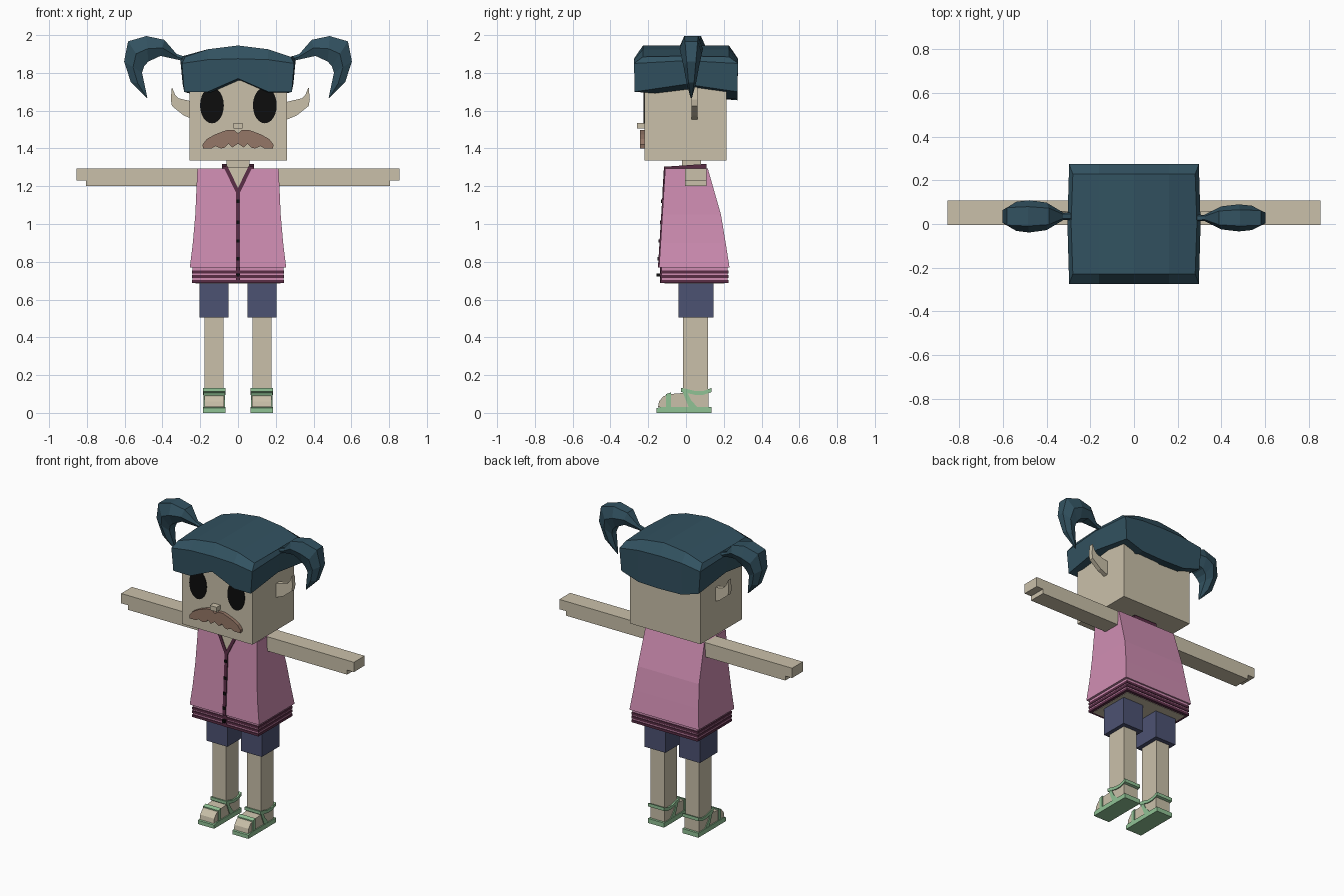
import bpy, bmesh, math

cube = bpy.data.objects.get("Cube")
if cube:
    bpy.data.objects.remove(cube, do_unlink=True)


def material(name, r, g, b):
    m = bpy.data.materials.new(name)
    m.use_nodes = True
    m.diffuse_color = (r, g, b, 1)
    bsdf = next(n for n in m.node_tree.nodes if n.type == 'BSDF_PRINCIPLED')
    bsdf.inputs["Base Color"].default_value = (r, g, b, 1)
    bsdf.inputs["Roughness"].default_value = 0.9
    return m


skin = material("skin", .59, .53, .40)
pink = material("pink_cloth", .63, .27, .45)
plum = material("plum_trim", .10, .026, .06)
navy = material("navy_cloth", .073, .085, .17)
teal = material("teal_hair", .032, .084, .118)
green = material("green_strap", .28, .54, .30)
brown = material("brown_hair", .30, .185, .135)
black = material("black", .004, .004, .004)


def build(name, verts, faces, mat):
    """Flat-shaded mesh object with outward normals."""
    bm = bmesh.new()
    vs = [bm.verts.new(v) for v in verts]
    for f in faces:
        bm.faces.new([vs[i] for i in f])
    bmesh.ops.recalc_face_normals(bm, faces=bm.faces)
    me = bpy.data.meshes.new(name)
    bm.to_mesh(me)
    bm.free()
    me.materials.append(mat)
    ob = bpy.data.objects.new(name, me)
    bpy.context.scene.collection.objects.link(ob)
    return ob


def loft(name, rings, mat):
    """Skin through equal-length rings, capped at both ends."""
    n, k = len(rings[0]), len(rings)
    faces = [(r * n + i, r * n + (i + 1) % n, (r + 1) * n + (i + 1) % n, (r + 1) * n + i)
             for r in range(k - 1) for i in range(n)]
    faces += [range(n), range((k - 1) * n, k * n)]
    return build(name, [v for r in rings for v in r], faces, mat)


def box(name, x, y, z, mat):
    return loft(name, [[(x[0], y[0], h), (x[1], y[0], h), (x[1], y[1], h), (x[0], y[1], h)]
                       for h in z], mat)


def slab(name, pts, y, mat):
    """Outline in x,z extruded along y."""
    return loft(name, [[(a, d, b) for a, b in pts] for d in y], mat)


def side_slab(name, pts, x, mat):
    """Outline in y,z extruded along x."""
    return loft(name, [[(d, a, b) for a, b in pts] for d in x], mat)


def shirt_front(z):
    return -.11 - (1.295 - z) * .062


def shirt_plate(name, pts, thick, mat):
    """Thin plate that follows the slope of the shirt front."""
    return loft(name, [[(a, shirt_front(b) + d, b) for a, b in pts] for d in (-thick, .005)], mat)


# Head and face
box("head", (-.257, .26), (-.22, .215), (1.335, 1.86), skin)
box("neck", (-.06, .06), (-.02, .08), (1.27, 1.345), skin)
for side, cx in (("right", -.138), ("left", .142)):
    oval = [(cx + .063 * math.cos(t * math.pi / 12), 1.628 + .095 * math.sin(t * math.pi / 12))
            for t in range(24)]
    slab(side + "_eye", oval, (-.225, -.216), black)
box("nose", (-.025, .025), (-.26, -.21), (1.505, 1.535), skin)
half = [(.02, 1.497), (.06, 1.497), (.12, 1.475), (.165, 1.45), (.188, 1.42), (.185, 1.40),
        (.14, 1.40), (.12, 1.412), (.09, 1.40), (.07, 1.405), (.05, 1.425), (.03, 1.405)]
slab("moustache", [(0, 1.48)] + half + [(0, 1.425)] + [(-a, b) for a, b in reversed(half)],
     (-.243, -.21), brown)
ear = [(.24, 1.55), (.30, 1.575), (.362, 1.625), (.368, 1.66), (.362, 1.725),
       (.345, 1.685), (.325, 1.665), (.24, 1.645)]
for side, s, shift in (("right", -1, -.012), ("left", 1, .012)):
    slab(side + "_ear", [(s * (a + shift), b) for a, b in ear], (.03, .06), skin)


# Hair cap: bottom, rim and crown rings, arched across the width
def hair_ring(hx, hy, front, back, mid_z):
    xs = [-hx, -.16, 0, .16, hx]
    fz = [front[2], front[1], front[0], front[1], front[2]]
    bz = [back[2], back[1], back[0], back[1], back[2]]
    ring = [(x, -hy, z) for x, z in zip(xs, fz)] + [(hx + .008, 0, mid_z)]
    ring += [(x, hy, z) for x, z in reversed(list(zip(xs, bz)))] + [(-hx - .008, 0, mid_z)]
    return ring


rings = [hair_ring(.285, .272, (1.77, 1.70, 1.70), (1.655, 1.66, 1.70), 1.74),
         hair_ring(.297, .275, (1.875, 1.87, 1.85), (1.875, 1.87, 1.85), 1.865),
         hair_ring(.28, .228, (1.945, 1.925, 1.885), (1.945, 1.925, 1.885), 1.89)]
hair_faces = [(r * 12 + i, r * 12 + (i + 1) % 12, r * 12 + 12 + (i + 1) % 12, r * 12 + 12 + i)
              for r in range(2) for i in range(12)]
for b in (0, 24):
    hair_faces += [(b + i, b + i + 1, b + 9 - i, b + 10 - i) for i in (1, 2)]
    hair_faces += [(b, b + 1, b + 9, b + 10, b + 11), (b + 3, b + 4, b + 5, b + 6, b + 7)]
build("hair_cap", [v for r in rings for v in r], hair_faces, teal)

# Pigtails: outer point, inner point, relative width
tail = [((.28, 1.885), (.28, 1.86), .25), ((.325, 1.90), (.32, 1.87), .22),
        ((.39, 1.975), (.41, 1.89), .85), ((.485, 1.995), (.475, 1.86), 1),
        ((.582, 1.967), (.497, 1.835), .9), ((.603, 1.86), (.508, 1.80), .65),
        ((.567, 1.75), (.495, 1.74), .4), ((.485, 1.668), (.48, 1.668), .06)]
for side, s, cy, w in (("right", -1, .035, .074), ("left", 1, .028, .062)):
    sections = []
    for (ox, oz), (ix, iz), f in tail:
        hw, mx, mz = w * f, (ox + ix) / 2, (oz + iz) / 2
        sections.append([(s * ox, cy - hw * .6, oz), (s * ox, cy + hw * .6, oz),
                         (s * mx, cy + hw, mz), (s * ix, cy + hw * .6, iz),
                         (s * ix, cy - hw * .6, iz), (s * mx, cy - hw, mz)])
    loft(side + "_pigtail", sections, teal)

# Shirt with flared body and striped hem
body = [(1.295, .215, .115), (1.05, .226, .185), (.9, .239, .21), (.77, .255, .23)]
loft("shirt", [[(-hx, shirt_front(z), z), (hx, shirt_front(z), z), (hx, back, z), (-hx, back, z)]
               for z, hx, back in body], pink)
box("shirt_hem", (-.24, .24), (-.129, .22), (.692, .772), pink)
for i, z in enumerate((.738, .714, .688)):
    box(f"hem_stripe_{i + 1}", (-.244, .244), (-.134, .225), (z, z + .016), plum)
box("torso_underside", (-.225, .225), (-.115, .205), (.685, .70), skin)

# Neckline, collar, placket and buttons
shirt_plate("neck_opening", [(-.06, 1.297), (.06, 1.297), (0, 1.185)], .003, skin)
box("neck_opening_top", (-.065, .065), (-.111, .08), (1.29, 1.298), skin)
for side, s in (("right", -1), ("left", 1)):
    shirt_plate(side + "_neckline", [(s * .055, 1.305), (s * .078, 1.305), (s * .01, 1.165),
                                     (0, 1.165), (0, 1.19)], .007, plum)
    side_slab(side + "_collar", [(-.117, 1.29), (-.117, 1.303), (.105, 1.318), (.105, 1.29)],
              (s * .06, s * .086), plum)
box("back_collar", (-.086, .086), (.085, .108), (1.29, 1.318), plum)
shirt_plate("placket", [(-.011, 1.175), (.011, 1.175), (.011, .77), (-.011, .77)], .006, plum)
box("hem_placket", (-.011, .011), (-.138, -.12), (.688, .775), plum)
for i, z in enumerate((1.12, 1.01, .91, .815, .73)):
    y = shirt_front(z)
    box(f"button_{i + 1}", (-.009, .009), (y - .011, y + .01), (z - .009, z + .009), black)

# Limbs and sandals, one set per side
sole = [(-.155, 0), (-.155, .025), (-.13, .032), (.135, .03), (.135, 0)]
foot = [(-.148, .03), (-.143, .06), (-.12, .088), (-.08, .10), (-.02, .105), (.12, .105), (.12, .03)]
ankle = [(-.027, .112), (-.027, .132), (.0, .128), (.05, .115), (.09, .115), (.135, .132),
         (.135, .11), (.09, .095), (.05, .095)]
strap = [(-.02, .115), (.005, .11), (.025, .07), (.06, .03), (.015, .03), (-.0, .065)]
for side, s in (("right", -1), ("left", 1)):
    def span(a, b):
        return sorted((s * a, s * b))
    box(side + "_arm", span(.19, .855), (-.005, .108), (1.23, 1.295), skin)
    box(side + "_arm_underside", span(.19, .805), (-.005, .108), (1.20, 1.232), skin)
    box(side + "_shorts_leg", span(.05, .203), (-.04, .145), (.505, .70), navy)
    box(side + "_leg", span(.077, .178), (-.015, .117), (.05, .52), skin)
    side_slab(side + "_sole", sole, span(.067, .185), green)
    side_slab(side + "_foot", foot, span(.074, .178), skin)
    side_slab(side + "_ankle_strap", ankle, span(.067, .185), green)
    side_slab(side + "_side_strap", strap, span(.069, .183), green)
    side_slab(side + "_toe_strap", [(-.105, .03), (-.105, .10), (-.08, .108), (-.08, .03)],
              span(.069, .183), green)
